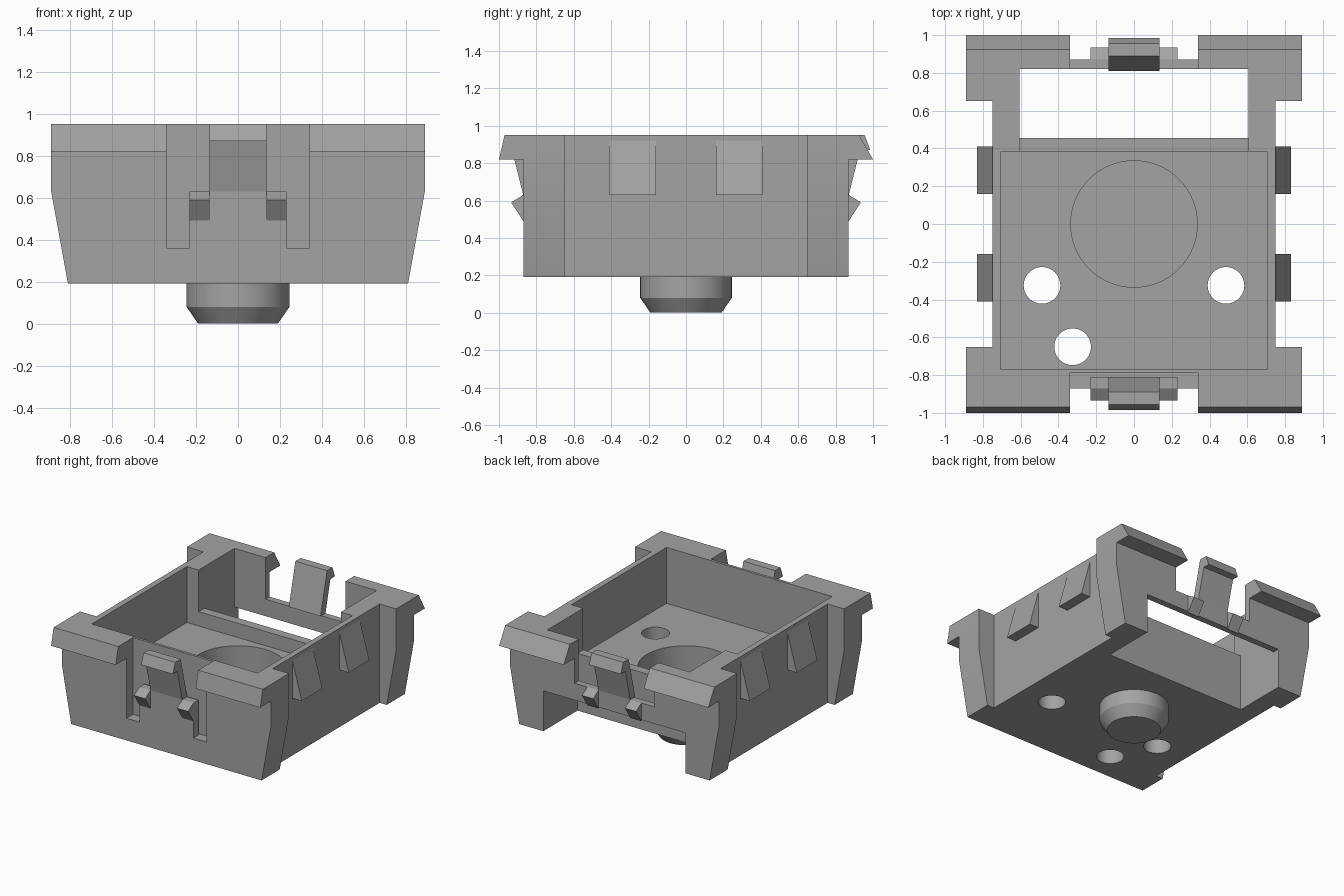
import bpy, bmesh, math
from mathutils import Vector

if "Cube" in bpy.data.objects:
    bpy.data.objects.remove(bpy.data.objects["Cube"])

grey = bpy.data.materials.new("mid_grey_plastic")
grey.diffuse_color = (0.37, 0.37, 0.37, 1)
grey.use_nodes = True
grey.node_tree.nodes["Principled BSDF"].inputs["Base Color"].default_value = grey.diffuse_color


def finish(name, bm):
    bmesh.ops.recalc_face_normals(bm, faces=bm.faces)
    me = bpy.data.meshes.new(name)
    bm.to_mesh(me)
    bm.free()
    ob = bpy.data.objects.new(name, me)
    bpy.context.collection.objects.link(ob)
    me.materials.append(grey)
    return ob


def prism(name, pts, axis, a, b):
    """Extrude a profile: (y, z) points along x, or (x, z) points along y."""
    bm = bmesh.new()
    make = (lambda p, t: (t, p[0], p[1])) if axis == 'x' else (lambda p, t: (p[0], t, p[1]))
    lo = [bm.verts.new(make(p, a)) for p in pts]
    hi = [bm.verts.new(make(p, b)) for p in pts]
    bm.faces.new(lo)
    bm.faces.new(hi)
    n = len(pts)
    for i in range(n):
        j = (i + 1) % n
        bm.faces.new((lo[i], lo[j], hi[j], hi[i]))
    return finish(name, bm)


def box(name, x0, x1, y0, y1, z0, z1):
    return prism(name, [(y0, z0), (y1, z0), (y1, z1), (y0, z1)], 'x', x0, x1)


def cylinder(name, x, y, z0, z1, r0, r1, seg=64):
    bm = bmesh.new()
    bmesh.ops.create_cone(bm, cap_ends=True, segments=seg, radius1=r0, radius2=r1, depth=z1 - z0)
    bmesh.ops.translate(bm, verts=bm.verts, vec=Vector((x, y, (z0 + z1) / 2)))
    return finish(name, bm)


def select(ob):
    bpy.ops.object.select_all(action='DESELECT')
    ob.select_set(True)
    bpy.context.view_layer.objects.active = ob


def combine(ob, tool, operation='DIFFERENCE'):
    select(ob)
    m = ob.modifiers.new("cut", 'BOOLEAN')
    m.operation, m.solver, m.object = operation, 'EXACT', tool
    bpy.ops.object.modifier_apply(modifier=m.name)
    bpy.data.objects.remove(tool)


# housing: side profile with overhanging lips, limited by the tapered front profile
housing = prism("housing", [(-.87, .19), (.87, .19), (.87, .82), (1, .82), (.925, .95),
                            (-.97, .95), (-1, .82), (-.87, .82)], 'x', -1, 1)
taper = prism("taper", [(-.81, .19), (.81, .19), (.89, .63), (.89, .95),
                        (-.89, .95), (-.89, .63)], 'y', -1.2, 1.2)
combine(housing, taper, 'INTERSECT')

# pockets between the corner columns
for s in (-1, 1):
    combine(housing, box("side_pocket", min(.75 * s, 1.1 * s), max(.75 * s, 1.1 * s), -.65, .65, 0, 1.2))

# cavity, rear window, low divider, rear underside gap, front and rear notches
for b in [(-.705, .705, -.77, .385, .52, 1.2),
          (-.605, .605, .455, .82, 0, 1.2),
          (-.605, .605, .30, .50, .63, 1.2),
          (-.605, .605, .455, 1.2, 0, .50),
          (-.34, .34, -1.2, -.79, .36, 1.2),
          (-.34, .34, .70, 1.2, .63, 1.2)]:
    combine(housing, box("cutter", *b))

# round recess and three through holes in the floor
combine(housing, cylinder("recess", 0, 0, .27, .8, .335, .335))
for x, y in ((-.487, -.325), (.487, -.325), (-.325, -.65)):
    combine(housing, cylinder("hole", x, y, 0, .8, .097, .097, 48))

# chamfered peg below the floor
peg = cylinder("peg", 0, 0, .08, .19, .245, .245)
peg_tip = cylinder("peg_tip", 0, 0, 0, .08, .19, .245)
for ob in (housing, peg, peg_tip):
    select(ob)
    bpy.ops.object.shade_smooth_by_angle(angle=math.radians(25))

# spring clips with a hooked end and two catch nubs, front and rear
for s, side in ((-1, "front"), (1, "rear")):
    def across(pts):
        return [(s * d, z) for d, z in pts]
    prism(side + "_clip", across([(.81, .63), (.87, .63), (.93, .87), (.985, .87),
                                  (.955, .95), (.89, .95)]), 'x', -.135, .135)
    for x in (-.1825, .1825):
        prism(side + "_clip_nub", across([(.87, .49), (.935, .59), (.87, .63)]), 'x', x - .0475, x + .0475)
box("front_clip_base", -.23, .23, -.87, -.81, .36, .63)

# wedge ribs on both sides, thick at the bottom
for s, side in ((-1, "left"), (1, "right")):
    for y in (-.285, .285):
        prism(side + "_wedge", [(s * .75, .63), (s * .83, .63), (s * .75, .92)], 'y', y - .125, y + .125)
